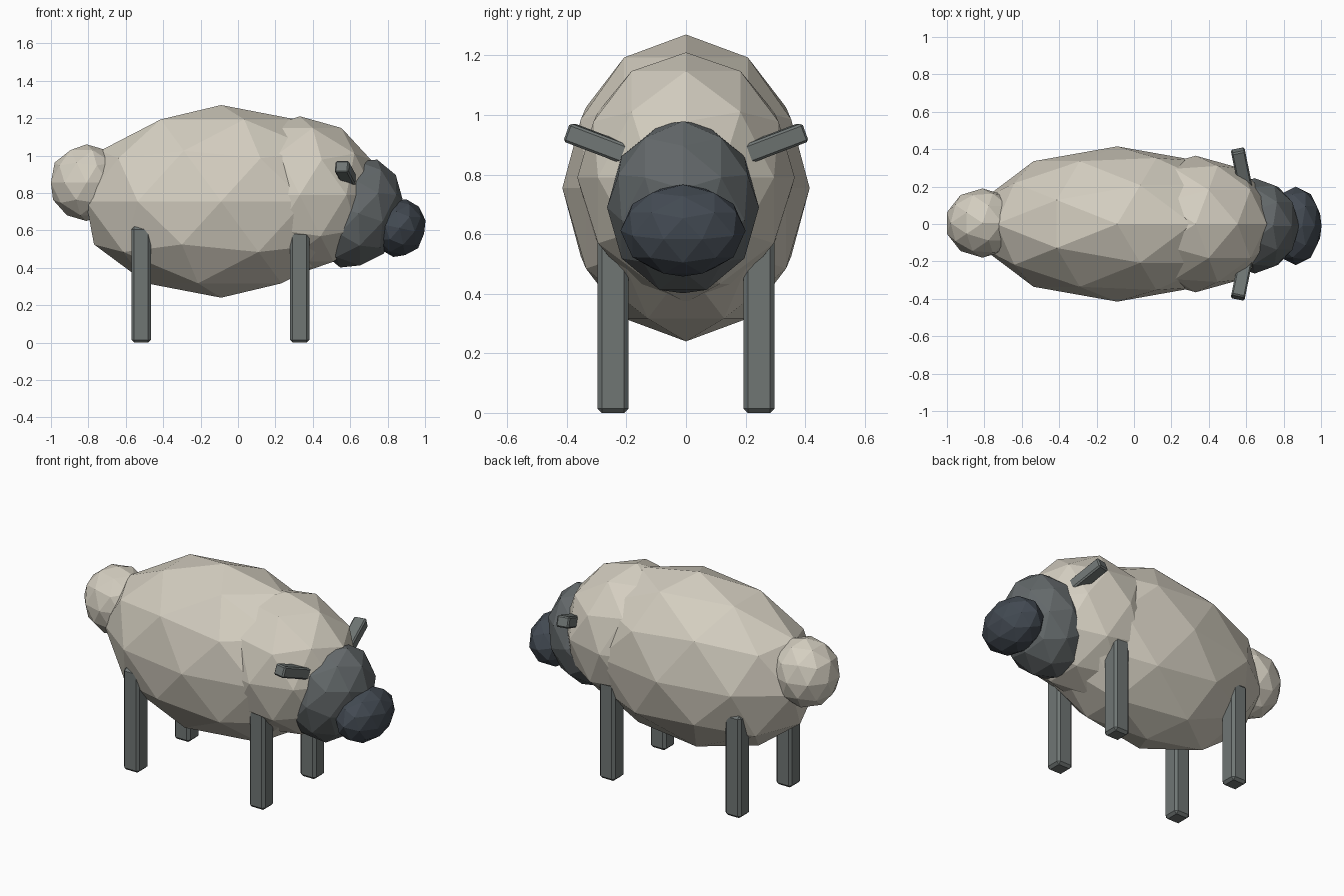
import bpy
from mathutils import Vector

if "Cube" in bpy.data.objects:
    bpy.data.objects.remove(bpy.data.objects["Cube"])


def material(name, rgb):
    m = bpy.data.materials.new(name)
    m.diffuse_color = (*rgb, 1)
    m.use_nodes = True
    m.node_tree.nodes["Principled BSDF"].inputs["Base Color"].default_value = m.diffuse_color
    return m


wool = material("wool", (0.66, 0.62, 0.53))
face = material("face", (0.125, 0.14, 0.145))
nose = material("nose", (0.055, 0.068, 0.085))
limb = material("limb", (0.16, 0.18, 0.175))


def blob(name, center, radii, mat, tilt=0):
    """Faceted ellipsoid, tilted about the sideways axis."""
    bpy.ops.mesh.primitive_ico_sphere_add(subdivisions=2, radius=1, location=center,
                                          rotation=(0, tilt, 0))
    ob = bpy.context.object
    ob.name = name
    ob.scale = radii
    ob.data.materials.append(mat)
    return ob


def bar(name, start, end, width, depth, mat, bevel):
    """Bevelled square bar running between two points."""
    start, end = Vector(start), Vector(end)
    axis = end - start
    bpy.ops.mesh.primitive_cube_add(size=1, location=(start + end) / 2)
    ob = bpy.context.object
    ob.name = name
    for v in ob.data.vertices:
        v.co = (v.co.x * width, v.co.y * axis.length, v.co.z * depth)
    ob.rotation_euler = axis.to_track_quat('Y', 'Z').to_euler()
    b = ob.modifiers.new("bevel", 'BEVEL')
    b.width = bevel
    b.segments = 1
    ob.data.materials.append(mat)
    return ob


# Woolly body, chest and tail
blob("body", (-0.09, 0, 0.755), (0.76, 0.415, 0.515), wool)
blob("chest", (0.33, 0, 0.79), (0.425, 0.365, 0.42), wool)
blob("tail", (-0.81, 0.005, 0.855), (0.2, 0.185, 0.205), wool)

# Head and muzzle
blob("head", (0.645, -0.01, 0.69), (0.23, 0.255, 0.305), face, 0.33)
blob("muzzle", (0.865, -0.01, 0.612), (0.14, 0.21, 0.158), nose, 0.22)

# Legs and ears, mirrored left and right
for side, s in (("right", -1), ("left", 1)):
    for end, x in (("front", 0.33), ("back", -0.518)):
        bar(f"{end}_{side}_leg", (x, s * 0.245, 0), (x, s * 0.245, 0.62),
            0.105, 0.105, limb, 0.015)
    bar(f"{side}_ear", (0.605, s * 0.15, 0.849), (0.555, s * 0.395, 0.942),
        0.075, 0.066, limb, 0.008)
